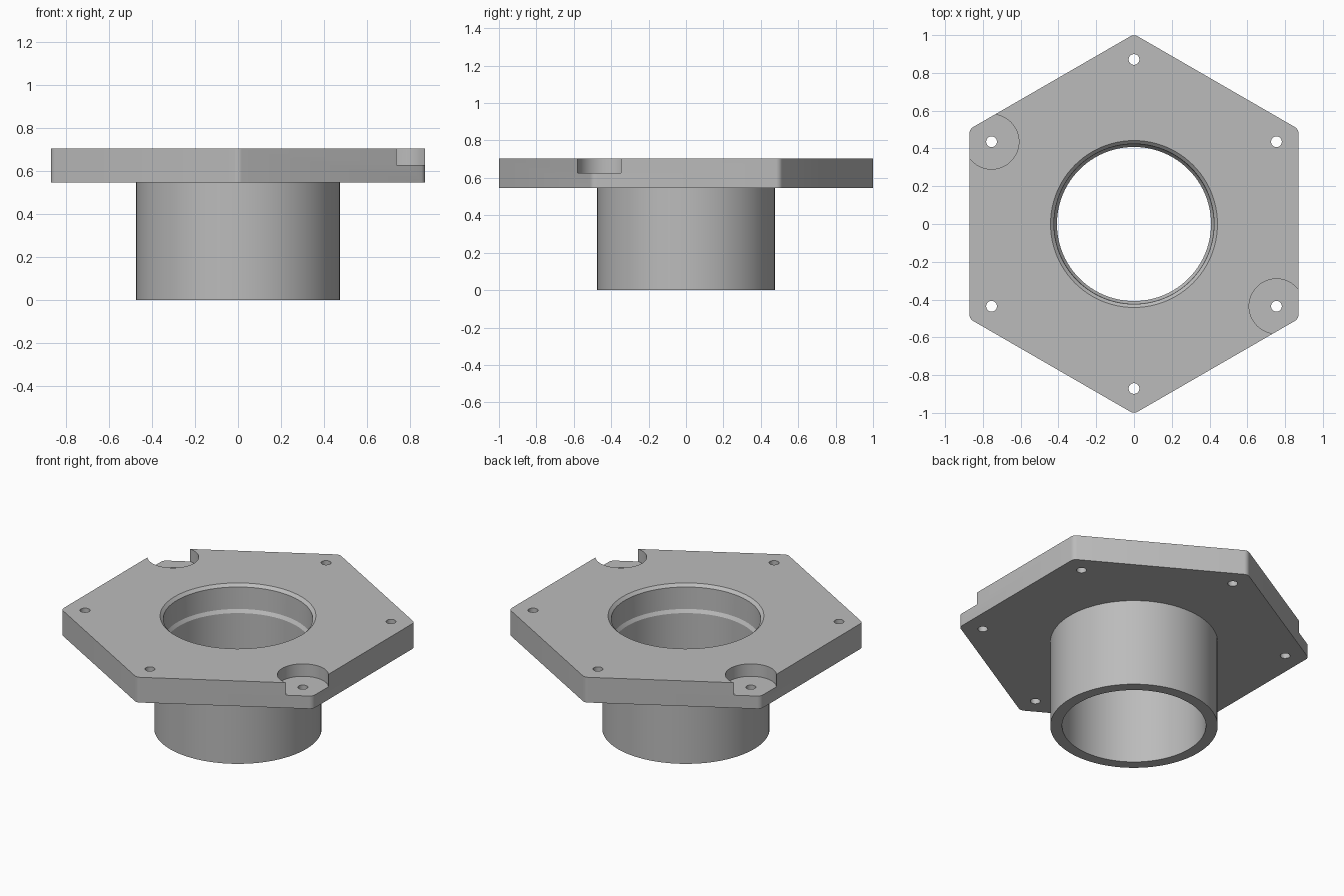
import bpy, bmesh
from math import sin, cos, pi, radians

cube = bpy.data.objects.get("Cube")
if cube:
    bpy.data.objects.remove(cube, do_unlink=True)

# Main dimensions
TOP, UNDER, POCKET_FLOOR = 0.705, 0.547, 0.627
CORNER_R, BOLT_R, HOLE_R, POCKET_R = 1.005, 0.871, 0.0285, 0.145
TUBE_R = 0.475

metal = bpy.data.materials.new("grey metal")
metal.use_nodes = True
grey = (0.5, 0.5, 0.5, 1)
metal.diffuse_color = grey
metal.node_tree.nodes["Principled BSDF"].inputs["Base Color"].default_value = grey


def finish(name, bm):
    bmesh.ops.recalc_face_normals(bm, faces=bm.faces)
    mesh = bpy.data.meshes.new(name)
    bm.to_mesh(mesh)
    bm.free()
    mesh.materials.append(metal)
    obj = bpy.data.objects.new(name, mesh)
    bpy.context.collection.objects.link(obj)
    return obj


def lathe(name, profile, segments=96, centre=(0, 0)):
    """Closed solid of revolution from (radius, height) points."""
    bm = bmesh.new()
    rings = [[bm.verts.new((centre[0] + r * cos(2 * pi * i / segments),
                            centre[1] + r * sin(2 * pi * i / segments), z))
              for i in range(segments)] for r, z in profile]
    for low, high in zip(rings, rings[1:]):
        for i in range(segments):
            j = (i + 1) % segments
            bm.faces.new((low[i], low[j], high[j], high[i]))
    bm.faces.new(rings[0])
    bm.faces.new(rings[-1])
    return finish(name, bm)


def combine(target, tool, operation):
    mod = target.modifiers.new(operation.title(), 'BOOLEAN')
    mod.operation, mod.solver, mod.object = operation, 'EXACT', tool
    bpy.context.view_layer.objects.active = target
    bpy.ops.object.modifier_apply(modifier=mod.name)
    bpy.data.objects.remove(tool, do_unlink=True)


# Hexagonal plate with slightly rounded corners
corners = [(cos(pi / 2 + k * pi / 3), sin(pi / 2 + k * pi / 3)) for k in range(6)]
bm = bmesh.new()
low = [bm.verts.new((CORNER_R * x, CORNER_R * y, UNDER)) for x, y in corners]
high = [bm.verts.new((CORNER_R * x, CORNER_R * y, TOP)) for x, y in corners]
bm.faces.new(low)
bm.faces.new(high)
for i in range(6):
    j = (i + 1) % 6
    bm.faces.new((low[i], low[j], high[j], high[i]))
uprights = [bm.edges.get((a, b)) for a, b in zip(low, high)]
bmesh.ops.bevel(bm, geom=uprights, offset=0.02, segments=5, profile=0.5,
                affect='EDGES')
flange = finish("flange", bm)

# Tube under the plate
combine(flange, lathe("tube", [(TUBE_R, 0), (TUBE_R, 0.62)]), 'UNION')

# Stepped bore with a chamfered mouth and a sloped seat
bore = [(0.408, -0.1), (0.408, 0.532), (0.421, 0.552), (0.424, 0.688),
        (0.442, TOP), (0.442, TOP + 0.1)]
combine(flange, lathe("bore_cutter", bore), 'DIFFERENCE')

# Bolt holes, with round pockets at two opposite corners
for k, (x, y) in enumerate(corners):
    centre = (BOLT_R * x, BOLT_R * y)
    combine(flange, lathe("hole_cutter", [(HOLE_R, UNDER - 0.1), (HOLE_R, TOP + 0.1)],
                          24, centre), 'DIFFERENCE')
    if k in (1, 4):
        combine(flange, lathe("pocket_cutter", [(POCKET_R, POCKET_FLOOR),
                                                (POCKET_R, TOP + 0.1)],
                              64, centre), 'DIFFERENCE')

# Smooth the round walls, keep the edges sharp
bpy.ops.object.select_all(action='DESELECT')
flange.select_set(True)
bpy.context.view_layer.objects.active = flange
bpy.ops.object.shade_smooth_by_angle(angle=radians(25))
